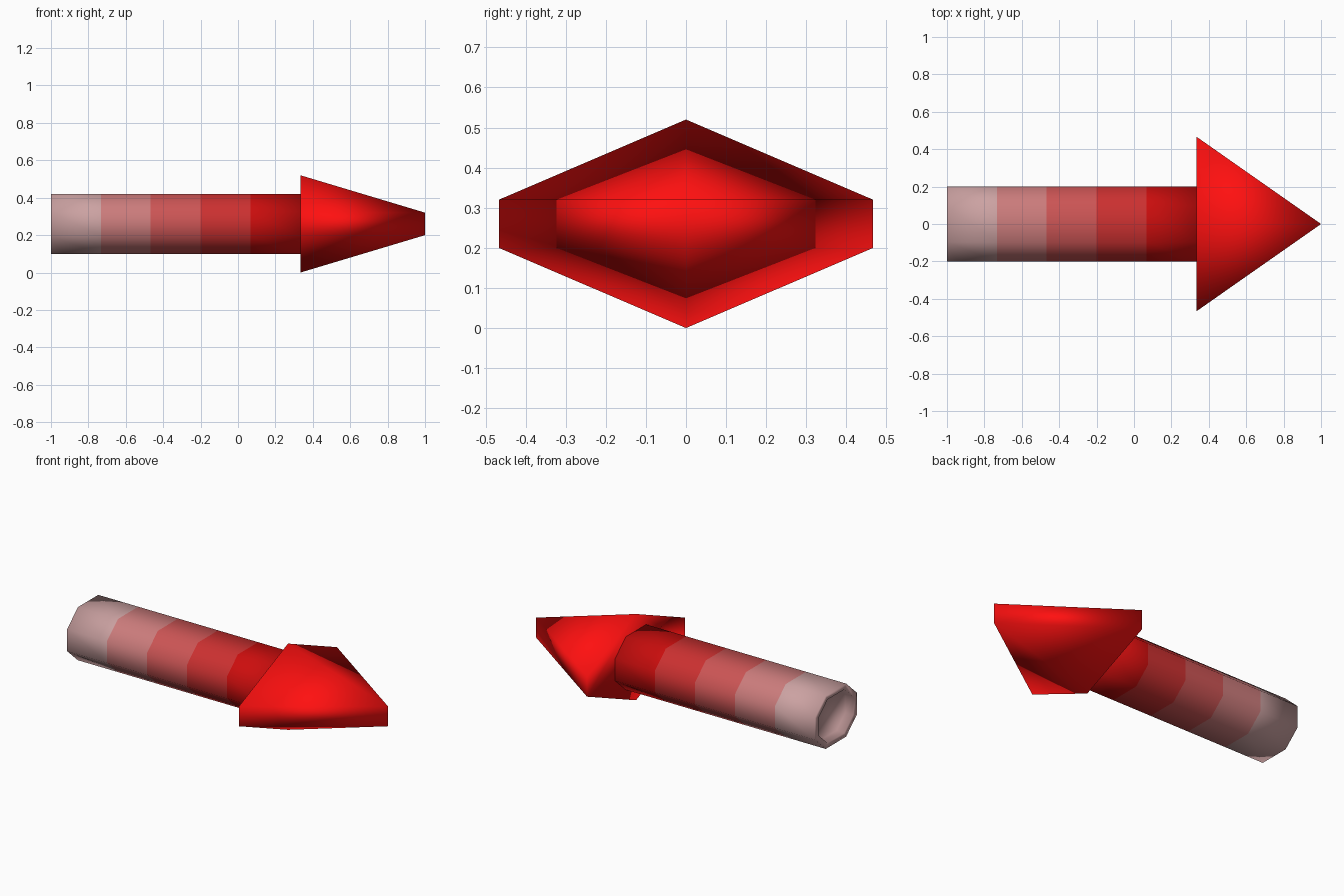
import bpy, bmesh

if "Cube" in bpy.data.objects:
    bpy.data.objects.remove(bpy.data.objects["Cube"])


def material(name, rgb):
    m = bpy.data.materials.new(name)
    m.diffuse_color = (*rgb, 1)
    m.use_nodes = True
    m.node_tree.nodes["Principled BSDF"].inputs["Base Color"].default_value = m.diffuse_color
    return m


def finish(bm, name, mats):
    bmesh.ops.recalc_face_normals(bm, faces=bm.faces)
    mesh = bpy.data.meshes.new(name)
    for f in bm.faces:
        f.smooth = True
    bm.to_mesh(mesh)
    bm.free()
    for m in mats:
        mesh.materials.append(m)
    obj = bpy.data.objects.new(name, mesh)
    bpy.context.collection.objects.link(obj)
    return obj


def ring(bm, profile, x, scale=1.0, z=0.26):
    return [bm.verts.new((x, y * scale, z + h * scale)) for y, h in profile]


def bridge(bm, a, b, index=0):
    n = len(a)
    for i in range(n):
        f = bm.faces.new((a[i], a[(i + 1) % n], b[(i + 1) % n], b[i]))
        f.material_index = index


HEAD_X = 1 / 3

# Shaft: eight-sided bar in five colour bands, with a recessed tail end
octagon = [(0.2, 0.066), (0.097, 0.16), (-0.097, 0.16), (-0.2, 0.066),
           (-0.2, -0.066), (-0.097, -0.16), (0.097, -0.16), (0.2, -0.066)]
bm = bmesh.new()
rings = [ring(bm, octagon, -1 + i * (HEAD_X + 1) / 5) for i in range(6)]
for i in range(5):
    bridge(bm, rings[i], rings[i + 1], i)
lip = ring(bm, octagon, -1, 0.82)
floor = ring(bm, octagon, -0.95, 0.8)
bridge(bm, rings[0], lip)
bridge(bm, lip, floor)
bm.faces.new(floor)
bm.faces.new(rings[-1]).material_index = 4
shades = [0.36, 0.2, 0.09, 0.03, 0.004]
finish(bm, "shaft", [material(f"band_{i + 1}", (0.6, s, s))
                     for i, s in enumerate(shades)])

# Head: flattened six-sided base tapering to a short vertical tip edge
hexagon = [(0.467, 0.06), (0, 0.26), (-0.467, 0.06),
           (-0.467, -0.06), (0, -0.26), (0.467, -0.06)]
bm = bmesh.new()
base = ring(bm, hexagon, HEAD_X)
tip_top = bm.verts.new((1, 0, 0.32))
tip_low = bm.verts.new((1, 0, 0.20))
r_up, top, l_up, l_low, low, r_low = base
bm.faces.new(base)
for tri in ((r_up, top, tip_top), (top, l_up, tip_top),
            (l_low, low, tip_low), (low, r_low, tip_low)):
    bm.faces.new(tri)
bm.faces.new((l_up, l_low, tip_low, tip_top))
bm.faces.new((r_low, r_up, tip_top, tip_low))
finish(bm, "arrow_head", [material("head_red", (1.0, 0.005, 0.005))])
